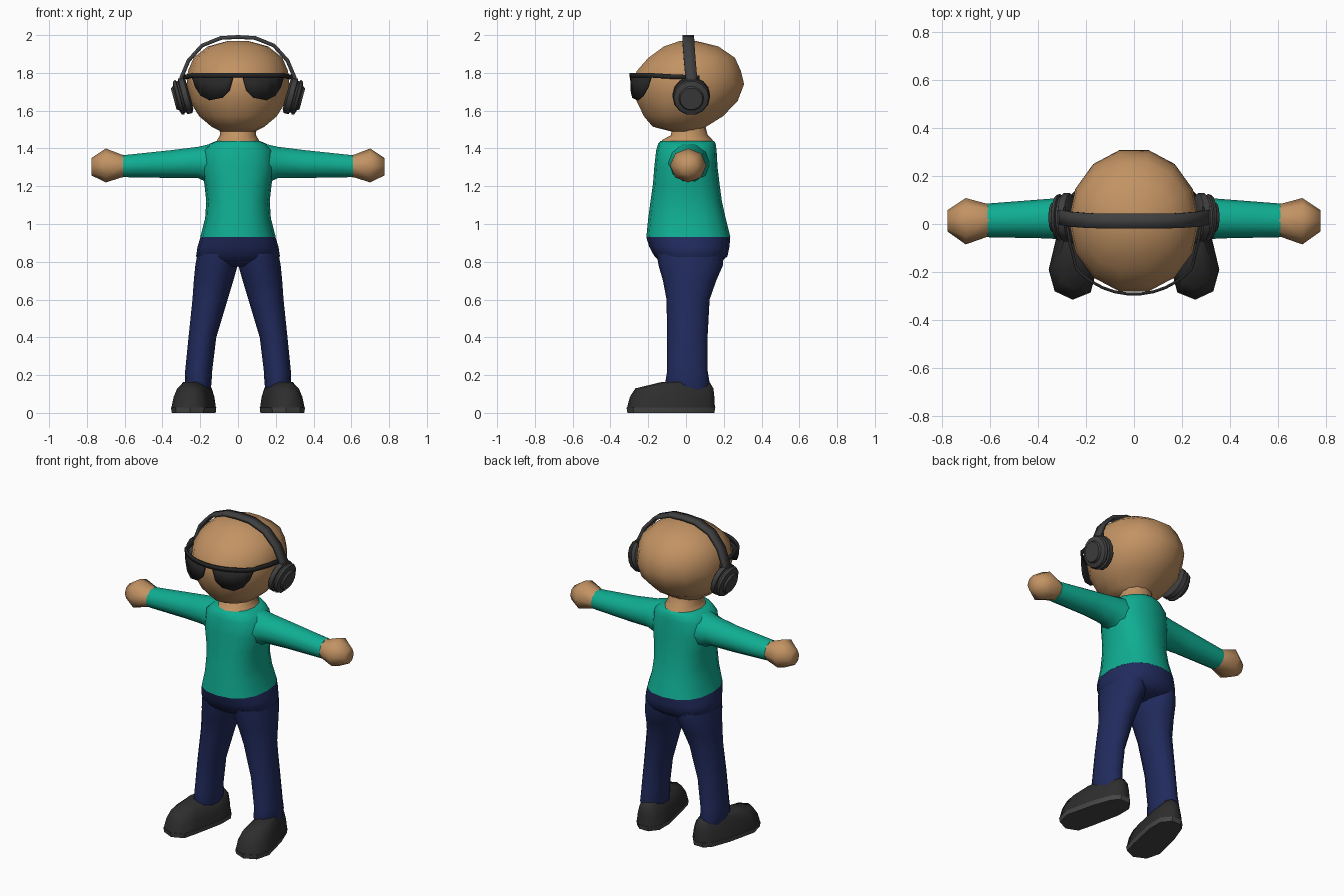
import bpy
import bmesh
from math import cos, sin, pi, sqrt, radians
from mathutils import Matrix, Vector

cube = bpy.data.objects.get("Cube")
if cube:
    bpy.data.objects.remove(cube)


def material(name, red, green, blue):
    mat = bpy.data.materials.new(name)
    mat.use_nodes = True
    colour = (red, green, blue, 1)
    mat.diffuse_color = colour
    mat.node_tree.nodes["Principled BSDF"].inputs["Base Color"].default_value = colour
    return mat


skin = material("skin tan", .54, .29, .125)
shirt_green = material("shirt green", .005, .42, .29)
navy = material("trouser navy", .015, .024, .11)
shoe_black = material("shoe black", .027, .027, .027)
sole_grey = material("sole grey", .06, .06, .06)
headset_grey = material("headset grey", .05, .05, .052)
glasses_black = material("glasses black", .02, .02, .02)


def finish(name, bm, mat, angle=70, thickness=0):
    """Turn a bmesh into a smooth-shaded object, optionally thickened."""
    bmesh.ops.recalc_face_normals(bm, faces=bm.faces)
    mesh = bpy.data.meshes.new(name)
    bm.to_mesh(mesh)
    bm.free()
    mesh.materials.append(mat)
    obj = bpy.data.objects.new(name, mesh)
    bpy.context.collection.objects.link(obj)
    if thickness:
        solid = obj.modifiers.new("thickness", 'SOLIDIFY')
        solid.thickness = thickness
        solid.offset = 0
    bpy.ops.object.select_all(action='DESELECT')
    obj.select_set(True)
    bpy.context.view_layer.objects.active = obj
    bpy.ops.object.shade_smooth_by_angle(angle=radians(angle))
    return obj


def skin_rings(name, rings, mat, angle=70):
    """Join closed rings of points with quads and cap both ends."""
    bm = bmesh.new()
    loops = [[bm.verts.new(p) for p in ring] for ring in rings]
    count = len(loops[0])
    for low, high in zip(loops, loops[1:]):
        for i in range(count):
            j = (i + 1) % count
            bm.faces.new((low[i], low[j], high[j], high[i]))
    bm.faces.new(loops[0])
    bm.faces.new(loops[-1])
    return finish(name, bm, mat, angle)


def oval(a0, a1, b0, b1, sides, power):
    """Points of a rounded outline that fills the given bounds."""
    for i in range(sides):
        t = 2 * pi * i / sides
        c, s = cos(t), sin(t)
        c = abs(c) ** power * (1 if c > 0 else -1)
        s = abs(s) ** power * (1 if s > 0 else -1)
        yield (a0 + a1 + (a1 - a0) * c) / 2, (b0 + b1 + (b1 - b0) * s) / 2


def upright(name, rows, mat, sides=12, side=1, power=1):
    """Loft along z; each row is z, x range, y range."""
    rings = [[Vector((a * side, b, z)) for a, b in oval(x0, x1, y0, y1, sides, power)]
             for z, x0, x1, y0, y1 in rows]
    return skin_rings(name, rings, mat)


def centred(name, rows, mat, sides=12, power=1):
    """Upright loft centred on x; each row is z, half width, y range."""
    full = [(z, -half, half, y0, y1) for z, half, y0, y1 in rows]
    return upright(name, full, mat, sides, 1, power)


def sideways(name, rows, mat, side, sides=8, place=Matrix(), angle=70):
    """Loft along x; each row is x, y range, z range."""
    rings = []
    for x, y0, y1, z0, z1 in rows:
        ring = [place @ Vector((x, a, b)) for a, b in oval(y0, y1, z0, z1, sides, 1)]
        rings.append([Vector((p.x * side, p.y, p.z)) for p in ring])
    return skin_rings(name, rings, mat, angle)


def ribbon(name, edge_a, edge_b, mat, thickness):
    """A thickened strip between two edges."""
    bm = bmesh.new()
    a = [bm.verts.new(p) for p in edge_a]
    b = [bm.verts.new(p) for p in edge_b]
    for i in range(len(a) - 1):
        bm.faces.new((a[i], a[i + 1], b[i + 1], b[i]))
    return finish(name, bm, mat, 40, thickness)


def both_ways(half):
    """Mirror a half path that begins on the centre line."""
    return [(-p[0], *p[1:]) for p in half[:0:-1]] + half


# Head and neck
centred("head", [(1.485, .08, -.06, .07), (1.515, .14, -.18, .11),
                 (1.57, .205, -.228, .2), (1.65, .255, -.268, .28),
                 (1.74, .272, -.288, .315), (1.81, .265, -.268, .298),
                 (1.88, .235, -.205, .265), (1.94, .16, -.12, .175),
                 (1.97, .05, -.03, .05)], skin, 14)
centred("neck", [(1.42, .12, -.14, .15), (1.445, .11, -.125, .14),
                 (1.47, .095, -.08, .115), (1.53, .1, -.07, .1)], skin)

# Shirt body and hips
centred("shirt_body", [(.93, .2, -.21, .235), (1.03, .174, -.2, .21),
                       (1.12, .168, -.188, .19), (1.21, .178, -.175, .178),
                       (1.3, .195, -.168, .167), (1.39, .185, -.158, .162),
                       (1.425, .15, -.148, .157), (1.44, .115, -.135, .148)],
        shirt_green, 16, .85)
centred("hips", [(.93, .199, -.21, .234), (.88, .214, -.195, .23),
                 (.83, .222, -.168, .22), (.795, .19, -.13, .18),
                 (.775, .08, -.08, .1)], navy, 16, .85)

# Shoe outline, seen from above
footprint = [(.18, -.285), (.255, -.315), (.33, -.28), (.355, -.19), (.31, 0), (.265, .12),
             (.225, .155), (.16, .155), (.115, .1), (.115, 0), (.155, -.19)]


def shoe_ring(side, z, scale, front, back):
    ring = []
    for x, y in footprint:
        along = (y + .315) / .47
        middle = .25 - .055 * along
        ring.append(Vector((side * (middle + (x - middle) * scale),
                            front + (back - front) * along, z)))
    return ring


# Mirrored body parts and headset cups
for label, side in (("left", 1), ("right", -1)):
    sideways(label + "_sleeve", [(.08, -.12, .13, 1.19, 1.435), (.15, -.1, .125, 1.21, 1.428),
                                 (.21, -.078, .115, 1.238, 1.413), (.35, -.06, .105, 1.24, 1.395),
                                 (.61, -.055, .085, 1.245, 1.367)], shirt_green, side, 10)
    sideways(label + "_hand", [(.6, -.053, .083, 1.248, 1.365), (.615, -.055, .085, 1.247, 1.367),
                               (.7, -.085, .108, 1.22, 1.4), (.775, -.032, .058, 1.257, 1.35)],
             skin, side, 8)
    upright(label + "_leg", [(.12, .145, .275, -.1, .12), (.16, .14, .282, -.11, .125),
                             (.22, .137, .28, -.1, .115), (.4, .115, .262, -.1, .114),
                             (.6, .055, .241, -.103, .125), (.7, .025, .234, -.122, .16),
                             (.78, .002, .226, -.145, .195), (.84, .0, .215, -.155, .2)],
            navy, 12, side)
    skin_rings(label + "_sole", [shoe_ring(side, 0, .96, -.31, .15),
                                 shoe_ring(side, .028, 1, -.315, .155)], sole_grey, 40)
    skin_rings(label + "_shoe", [shoe_ring(side, .028, .98, -.312, .153),
                                 shoe_ring(side, .085, .88, -.297, .15),
                                 shoe_ring(side, .13, .72, -.268, .145),
                                 shoe_ring(side, .163, .45, -.13, .125)], shoe_black, 60)

    # Ear cup: cushion, groove, shell and outer disc
    place = Matrix.Translation((.3, .028, 1.673)) @ Matrix.Rotation(radians(15), 4, 'Y')
    profile = [(-.045, .08), (-.035, .1), (-.008, .1), (-.004, .088), (.004, .088),
               (.008, .098), (.022, .092), (.03, .066), (.042, .06)]
    sideways(label + "_ear_cup", [(x, -r, r, -r, r) for x, r in profile],
             headset_grey, side, 14, place, 35)

# Headband: x, middle y and z along half of the arch
arch = both_ways([(0, .012, 1.99), (.09, .012, 1.985), (.19, .014, 1.945),
                  (.262, .02, 1.865), (.3, .028, 1.775), (.318, .03, 1.69)])
ribbon("headband", [(x, y - .031, z) for x, y, z in arch],
       [(x, y + .031, z) for x, y, z in arch], headset_grey, .02)


# Sunglasses follow one curve around the face
def face_y(x):
    return -.292 * sqrt(1 - (x / .31) ** 2)


rim = [(x, face_y(x), 1.787) for x in (0, .03, .08, .13, .18, .215, .24)]
rim = both_ways(rim + [(.268, -.07, 1.78), (.29, .07, 1.775)])
ribbon("glasses_frame", [(x, y, z - .012) for x, y, z in rim],
       [(x, y, z + .012) for x, y, z in rim], glasses_black, .012)

lens_bottom = [(.028, 1.765), (.045, 1.705), (.085, 1.668), (.15, 1.655),
               (.195, 1.678), (.225, 1.725), (.24, 1.775)]
for label, side in (("left", 1), ("right", -1)):
    ribbon(label + "_lens", [(side * x, face_y(x), 1.797) for x, z in lens_bottom],
           [(side * x, face_y(x), z) for x, z in lens_bottom], glasses_black, .009)
